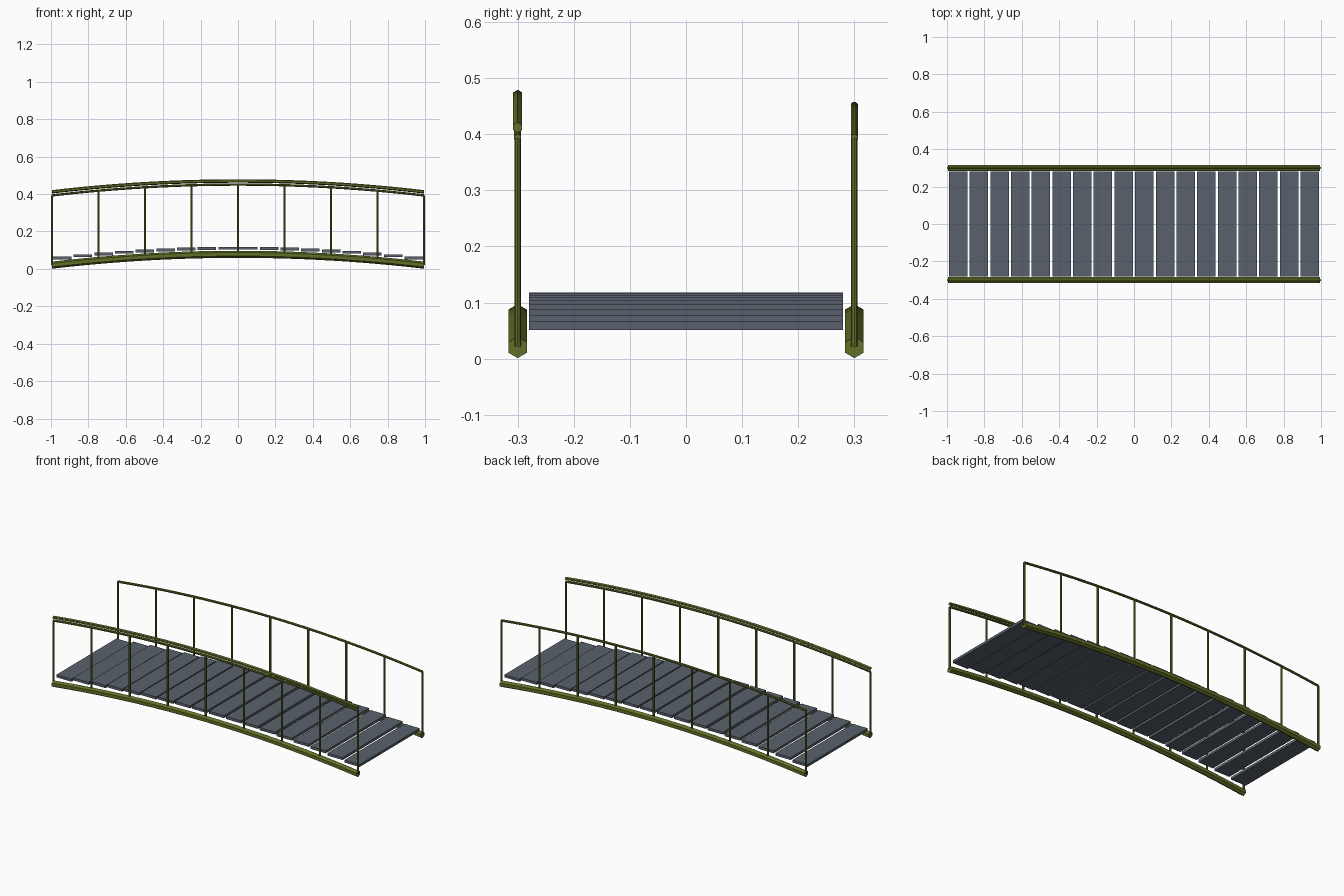
import bpy, bmesh, math

if "Cube" in bpy.data.objects:
    bpy.data.objects.remove(bpy.data.objects["Cube"])

L = 0.994      # half length of the arch
RISE = 0.058   # arch height
SIDE_Y = 0.30


def arch(x):
    return RISE * (1 - (x / L) ** 2)


def material(name, rgb):
    m = bpy.data.materials.new(name)
    m.diffuse_color = (*rgb, 1)
    m.use_nodes = True
    m.node_tree.nodes["Principled BSDF"].inputs["Base Color"].default_value = m.diffuse_color
    return m


GREEN = material("green_wood", (0.12, 0.16, 0.02))
SLATE = material("slate_boards", (0.10, 0.12, 0.15))


def finish(bm, name, mat):
    bmesh.ops.recalc_face_normals(bm, faces=bm.faces)
    me = bpy.data.meshes.new(name)
    bm.to_mesh(me)
    bm.free()
    me.materials.append(mat)
    ob = bpy.data.objects.new(name, me)
    bpy.context.collection.objects.link(ob)
    return ob


def arched_bar(name, y, z0, r, sides, turn, segs=24):
    """Sweep a polygon section along the arch."""
    bm = bmesh.new()
    rings = []
    for i in range(segs + 1):
        x = -L + 2 * L * i / segs
        ring = []
        for k in range(sides):
            a = turn + 2 * math.pi * k / sides
            ring.append(bm.verts.new((x, y + r * math.cos(a),
                                      z0 + arch(x) + r * math.sin(a))))
        rings.append(ring)
    for a, b in zip(rings, rings[1:]):
        for k in range(sides):
            n = (k + 1) % sides
            bm.faces.new((a[k], a[n], b[n], b[k]))
    bm.faces.new(rings[0])
    bm.faces.new(rings[-1])
    return finish(bm, name, GREEN)


def post(name, x, y, z0, z1, r=0.006):
    bm = bmesh.new()
    bmesh.ops.create_cone(bm, cap_ends=True, segments=8, radius1=r, radius2=r,
                          depth=z1 - z0)
    bmesh.ops.translate(bm, verts=bm.verts, vec=(x, y, (z0 + z1) / 2))
    return finish(bm, name, GREEN)


def plank(name, x, z, w, d, h):
    bm = bmesh.new()
    bmesh.ops.create_cube(bm, size=1)
    bmesh.ops.scale(bm, verts=bm.verts, vec=(w, d, h))
    bmesh.ops.translate(bm, verts=bm.verts, vec=(x, 0, z))
    return finish(bm, name, SLATE)


# Beams, rails and posts on both sides
for side, y in (("front", -SIDE_Y), ("back", SIDE_Y)):
    arched_bar(side + "_beam", y, 0.020, 0.019, 6, math.pi / 6)
    arched_bar(side + "_rail", y, 0.393, 0.0068, 8, math.pi / 8)
    for i in range(9):
        x = -L + 2 * L * i / 8
        post(f"{side}_post_{i + 1}", x, y, 0.022 + arch(x), 0.392 + arch(x))

# Extra handrail on the front side only
arched_bar("front_handrail", -SIDE_Y, 0.412, 0.0092, 6, math.pi / 6)

# Deck of level boards stepping over the arch
N = 18
for i in range(N):
    x = -0.94 + 1.88 * i / (N - 1)
    plank(f"plank_{i + 1}", x, 0.0525 + arch(x), 0.099, 0.56, 0.015)
